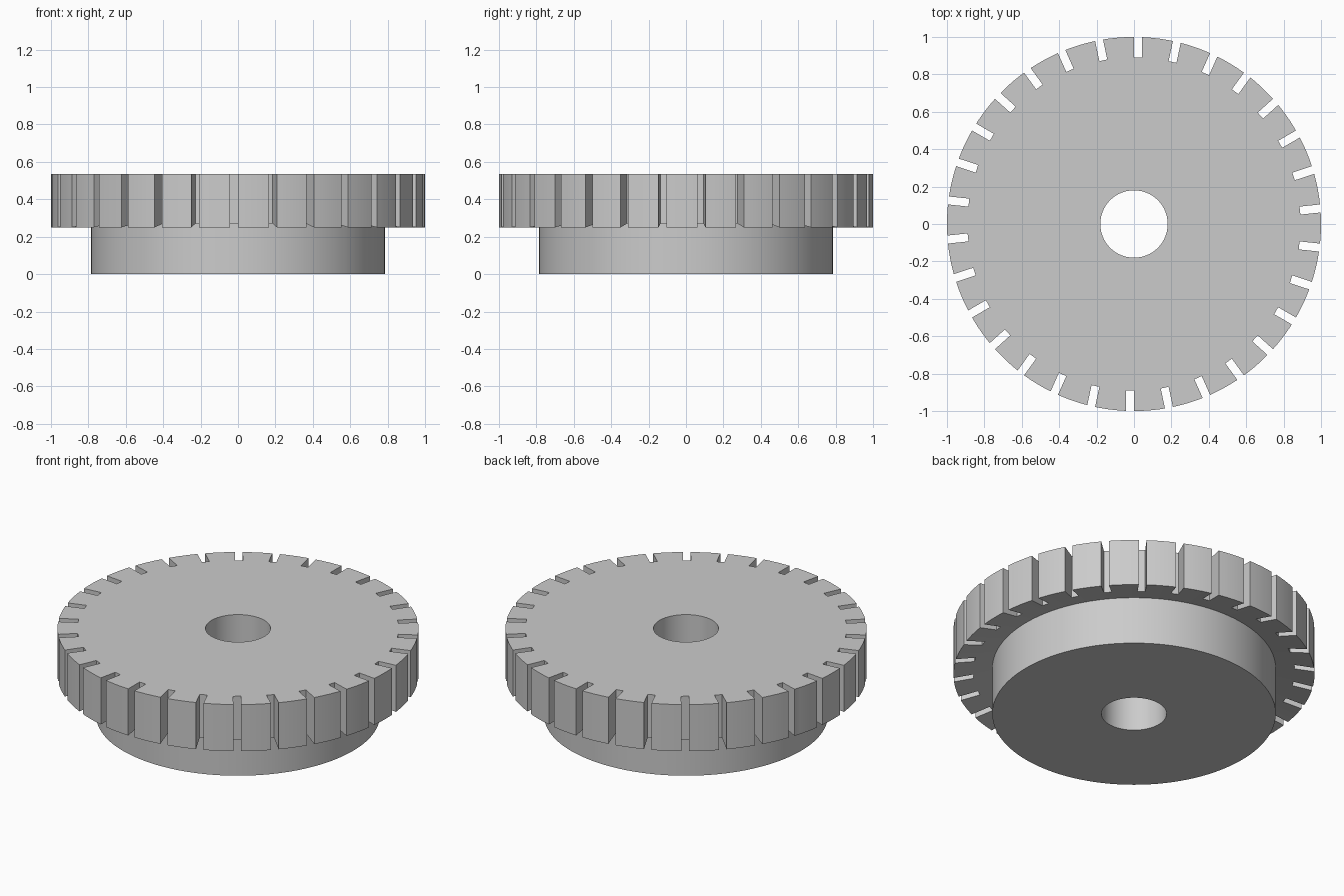
import bpy, bmesh, math
from mathutils import Matrix, Vector

cube = bpy.data.objects.get("Cube")
if cube:
    bpy.data.objects.remove(cube, do_unlink=True)

SEGMENTS = 180
SLOTS = 30
SLOT_WIDTH = 0.043
SLOT_FLOOR = 0.89

grey = bpy.data.materials.new("plain grey")
grey.use_nodes = True
grey.diffuse_color = (0.6, 0.6, 0.6, 1)
grey.node_tree.nodes["Principled BSDF"].inputs["Base Color"].default_value = (0.6, 0.6, 0.6, 1)


def make_object(name, bm):
    bmesh.ops.recalc_face_normals(bm, faces=bm.faces)
    mesh = bpy.data.meshes.new(name)
    bm.to_mesh(mesh)
    bm.free()
    mesh.materials.append(grey)
    obj = bpy.data.objects.new(name, mesh)
    bpy.context.collection.objects.link(obj)
    return obj


# Hub and overhanging rim with a through bore, turned from one closed profile
profile = [(0.18, 0), (0.785, 0), (0.785, 0.29), (1, 0.25), (1, 0.535), (0.18, 0.535)]
bm = bmesh.new()
ring = [bm.verts.new((r, 0, z)) for r, z in profile]
edges = [bm.edges.new((a, b)) for a, b in zip(ring, ring[1:] + ring[:1])]
bmesh.ops.spin(bm, geom=ring + edges, cent=(0, 0, 0), axis=(0, 0, 1),
               angle=math.tau, steps=SEGMENTS, use_duplicate=False)
bmesh.ops.remove_doubles(bm, verts=bm.verts, dist=0.0001)
wheel = make_object("slotted_wheel", bm)

# Slot cutters: each has one wall on the radial line
bm = bmesh.new()
for i in range(SLOTS):
    place = (Matrix.Rotation(math.tau * i / SLOTS, 4, 'Z')
             @ Matrix.Translation(Vector((SLOT_WIDTH / 2, SLOT_FLOOR + 0.1, 0.4)))
             @ Matrix.Diagonal((SLOT_WIDTH, 0.2, 0.5, 1)))
    bmesh.ops.create_cube(bm, size=1, matrix=place)
cutter = make_object("slot_cutters", bm)
cutter.hide_render = True

# Cut the slots into the rim, then drop the cutters
cut = wheel.modifiers.new("slots", 'BOOLEAN')
cut.operation = 'DIFFERENCE'
cut.solver = 'EXACT'
cut.object = cutter
bpy.context.view_layer.objects.active = wheel
wheel.select_set(True)
bpy.ops.object.modifier_apply(modifier=cut.name)
bpy.data.objects.remove(cutter, do_unlink=True)

bpy.ops.object.select_all(action='DESELECT')
wheel.select_set(True)
bpy.ops.object.shade_smooth_by_angle(angle=math.radians(25))
